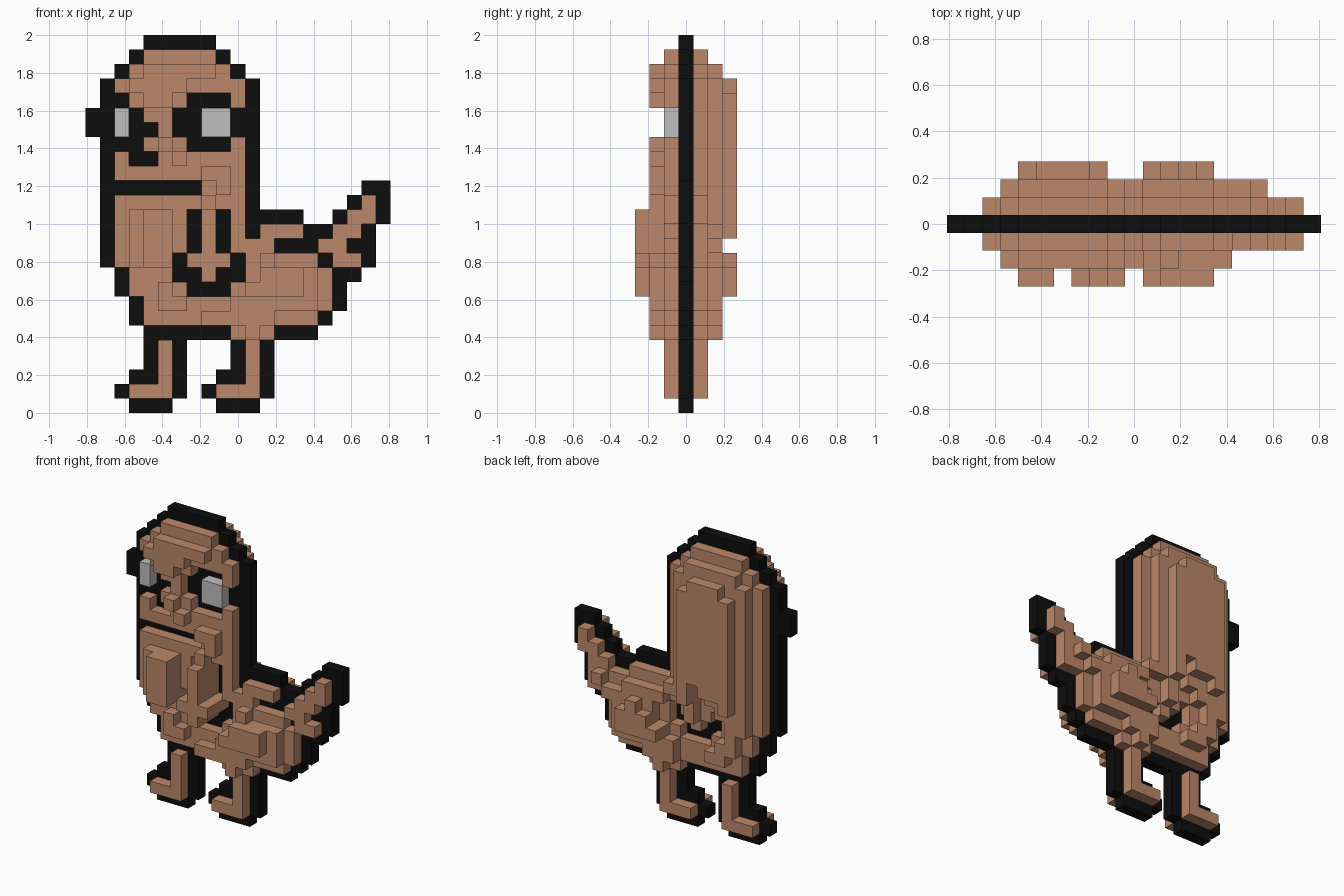
import bpy
import bmesh

cube = bpy.data.objects.get("Cube")
if cube:
    bpy.data.objects.remove(cube, do_unlink=True)

S = 2 / 26  # edge of one block
CROSS = [(1, 0), (-1, 0), (0, 1), (0, -1)]
RING = CROSS + [(1, 1), (1, -1), (-1, 1), (-1, -1)]


def rect(c0, c1, r0, r1):
    """Columns c0 to c1 from the right, rows r0 to r1 from the top."""
    return {(c, r) for c in range(c0, c1 + 1) for r in range(r0, r1 + 1)}


def leg(c):
    """Shin in column c with a foot pointing to the right."""
    return rect(c, c, 21, 24) | rect(c - 2, c, 24, 24)


def erode(area, steps):
    return {(c, r) for c, r in area
            if all((c + a, r + b) in area for a, b in steps)}


# Skin parts
head = rect(4, 8, 1, 1) | rect(3, 9, 2, 2) | rect(2, 10, 3, 11)
body = (rect(2, 10, 12, 15) | rect(11, 14, 13, 13) | rect(11, 15, 14, 15)
        | rect(3, 15, 16, 17) | rect(4, 15, 18, 19) | rect(10, 12, 20, 20))
tail = (rect(16, 16, 16, 18) | rect(16, 18, 14, 15) | rect(17, 18, 13, 13)
        | rect(18, 19, 12, 12) | rect(19, 19, 11, 11))
right_leg, left_leg = leg(5), leg(11)
skin = head | body | tail | right_leg | left_leg

# Black rim around the whole figure, with the glasses stub and tail tip
outline = {(c + a, r + b) for c, r in skin for a, b in CROSS} - skin
outline |= rect(0, 0, 5, 6) | rect(20, 20, 10, 10)

# Lenses and black marks set into the skin
right_eye, left_eye = rect(2, 2, 5, 6), rect(8, 9, 5, 6)
right_frame = (rect(2, 2, 4, 4) | rect(3, 3, 5, 6) | rect(4, 4, 6, 6)
               | rect(2, 3, 7, 7) | rect(3, 4, 8, 8))
left_frame = (rect(7, 9, 4, 4) | rect(6, 7, 5, 6) | rect(7, 9, 7, 7)
              | rect(10, 10, 5, 6))
mouth = rect(2, 7, 10, 10)
nose = rect(8, 8, 12, 16) | rect(7, 9, 15, 15)
nose_sides = rect(7, 7, 12, 14) | rect(9, 9, 12, 14)
nose_rim = rect(6, 10, 15, 16) | rect(7, 9, 17, 17)
nose_rim -= nose
wing_lines = (rect(11, 11, 13, 13) | rect(13, 15, 14, 14)
              | rect(16, 16, 15, 15) | rect(18, 18, 14, 14))
lenses = right_eye | left_eye
marks = (right_frame | left_frame | mouth | nose_sides | nose_rim
         | wing_lines)

# Stacked relief layers on the front
haunch = rect(11, 14, 17, 17) | rect(12, 14, 16, 16)
front_1 = skin - marks - lenses
front_3 = rect(4, 5, 12, 15) | nose | haunch
front_2 = erode(front_1, CROSS) - rect(4, 4, 16, 17)
front_2 |= rect(8, 9, 19, 19) | front_3

# Stacked relief layers on the back, where the face is covered
slots = rect(7, 7, 12, 14) | rect(9, 9, 14, 14)
back_1 = skin - nose_rim
eroded = erode(back_1, CROSS)
back_2 = (eroded | haunch) - slots
back_3 = ({p for p in erode(eroded, RING) if p[1] < 18} | haunch) - slots

LAYERS = {-3: front_3, -2: front_2, -1: front_1, 0: front_1,
          1: back_1, 2: back_2, 3: back_3}


def relief(area):
    """Blocks of a skin part through all layers."""
    return {(c, k, r) for k, layer in LAYERS.items() for c, r in area & layer}


def plate(area, *layers):
    return {(c, k, r) for c, r in area for k in layers}


def material(name, rgb):
    mat = bpy.data.materials.new(name)
    mat.use_nodes = True
    mat.diffuse_color = (*rgb, 1)
    bsdf = next(n for n in mat.node_tree.nodes if n.type == "BSDF_PRINCIPLED")
    bsdf.inputs["Base Color"].default_value = (*rgb, 1)
    bsdf.inputs["Roughness"].default_value = 0.9
    return mat


black = material("black", (0.004, 0.004, 0.004))
tan = material("tan_skin", (0.5, 0.246, 0.144))
grey = material("eye_grey", (0.52, 0.52, 0.52))

PARTS = [
    ("outline", plate(outline, 0), black),
    ("right_eye_frame", plate(right_frame, 0), black),
    ("left_eye_frame", plate(left_frame, 0), black),
    ("mouth", plate(mouth, 0), black),
    ("nose_outline", plate(nose_sides | nose_rim, 0), black),
    ("wing_lines", plate(wing_lines, 0), black),
    ("right_eye", plate(right_eye, -1, 0), grey),
    ("left_eye", plate(left_eye, -1, 0), grey),
    ("head", relief(head), tan),
    ("nose", relief(nose), tan),
    ("body", relief(body - nose), tan),
    ("tail", relief(tail), tan),
    ("right_leg", relief(right_leg), tan),
    ("left_leg", relief(left_leg), tan),
]
solid = set().union(*(blocks for _, blocks, _ in PARTS))


def add_blocks(name, blocks, mat):
    """Join the blocks into one mesh, keeping only exposed faces."""
    bm = bmesh.new()
    verts = {}

    def vert(p):
        if p not in verts:
            c, k, r = p
            verts[p] = bm.verts.new(((c - 10.5) * S, (k - 0.5) * S, (26 - r) * S))
        return verts[p]

    for key in sorted(blocks):
        for axis in range(3):
            for side in (0, 1):
                other = list(key)
                other[axis] += 2 * side - 1
                if tuple(other) in solid:
                    continue
                u, v = [a for a in range(3) if a != axis]
                loop = []
                for du, dv in ((0, 0), (1, 0), (1, 1), (0, 1)):
                    p = list(key)
                    p[axis] += side
                    p[u] += du
                    p[v] += dv
                    loop.append(vert(tuple(p)))
                # Rows run downward, so the winding is mirrored
                if (side == 1) == (axis != 1):
                    loop.reverse()
                bm.faces.new(loop)
    mesh = bpy.data.meshes.new(name)
    bm.to_mesh(mesh)
    bm.free()
    mesh.materials.append(mat)
    bpy.context.collection.objects.link(bpy.data.objects.new(name, mesh))


for name, blocks, mat in PARTS:
    add_blocks(name, blocks, mat)
